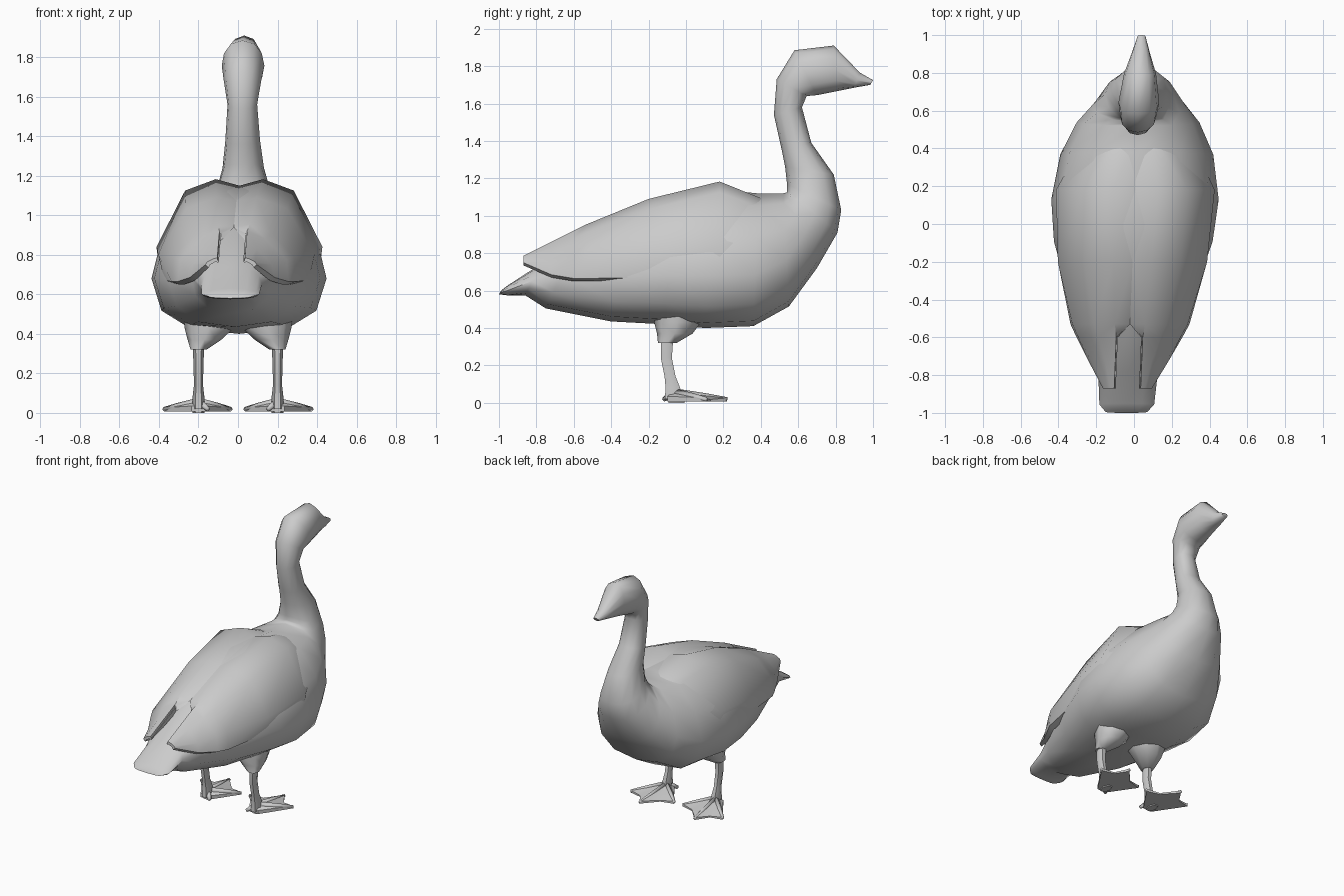
import bpy, bmesh, math
from mathutils import Vector

if "Cube" in bpy.data.objects:
    bpy.data.objects.remove(bpy.data.objects["Cube"])

SKEW = 0.04  # the bird's axis is turned very slightly


def finish(name, bm, angle=60):
    bmesh.ops.recalc_face_normals(bm, faces=bm.faces)
    me = bpy.data.meshes.new(name)
    bm.to_mesh(me)
    bm.free()
    ob = bpy.data.objects.new(name, me)
    bpy.context.collection.objects.link(ob)
    bpy.ops.object.select_all(action='DESELECT')
    ob.select_set(True)
    bpy.context.view_layer.objects.active = ob
    bpy.ops.object.shade_smooth_by_angle(angle=math.radians(angle))
    return ob


def loft(name, rings, angle=60):
    """Skin a list of closed rings and cap both ends."""
    bm = bmesh.new()
    vs = [[bm.verts.new(p) for p in r] for r in rings]
    n = len(vs[0])
    for a, b in zip(vs, vs[1:]):
        for i in range(n):
            j = (i + 1) % n
            bm.faces.new((a[i], a[j], b[j], b[i]))
    bm.faces.new(vs[0])
    bm.faces.new(vs[-1])
    return finish(name, bm, angle)


def section(ty, tz, by, bz, w, n=12):
    """Oval ring through a top and a bottom point in the side view; wide rings sag."""
    top, bot = Vector((0, ty, tz)), Vector((0, by, bz))
    mid, half = (top + bot) / 2, (top - bot) / 2
    pts = []
    for i in range(n):
        a = 2 * math.pi * i / n
        c, s = math.cos(a), math.sin(a)
        p = mid + half * (c - 0.55 * w * s * s)
        p.x = w * math.copysign(abs(s) ** 0.85, s) + SKEW * p.y
        pts.append(p)
    return pts


def tube(name, path, n=6):
    """Flat rings at (x, y, z, rx, ry)."""
    return loft(name, [[(x + rx * math.cos(2 * math.pi * i / n),
                         y + ry * math.sin(2 * math.pi * i / n), z)
                        for i in range(n)] for x, y, z, rx, ry in path])


# Body, neck, head and beak in one skin
body = [
    (-.99, .60, -1.0, .58, .11), (-.95, .63, -.96, .575, .145),
    (-.78, .74, -.86, .575, .155), (-.55, .92, -.75, .505, .21),
    (-.30, 1.02, -.40, .435, .335), (-.05, 1.10, -.12, .42, .42),
    (.18, 1.14, .10, .40, .443), (.38, 1.12, .36, .41, .405),
    (.52, 1.12, .55, .515, .325), (.54, 1.125, .70, .72, .245),
    (.54, 1.14, .81, .91, .18), (.54, 1.17, .83, 1.03, .145),
    (.53, 1.26, .79, 1.22, .105), (.51, 1.36, .67, 1.39, .088),
    (.47, 1.54, .62, 1.58, .075), (.485, 1.73, .645, 1.64, .095),
    (.58, 1.885, .70, 1.645, .108), (.79, 1.91, .80, 1.665, .085),
    (.93, 1.765, .90, 1.685, .045), (1.0, 1.725, .985, 1.70, .022)]
loft("body_neck_head", [section(*s) for s in body])

# Folded wings: outer profile (x, z) at each station along y, meeting on the back
wing = [
    (.46, [(0, 1.07), (.08, 1.07), (.18, 1.02), (.28, .90), (.30, .75)]),
    (.18, [(0, 1.15), (.12, 1.183), (.275, 1.125), (.42, .84), (.40, .68)]),
    (-.20, [(0, 1.075), (.10, 1.09), (.255, 1.035), (.395, .80), (.365, .67)]),
    (-.53, [(0, .94), (.08, .955), (.19, .91), (.305, .79), (.315, .665)]),
    (-.60, [(.065, .86), (.07, .92), (.165, .88), (.27, .775), (.28, .665)]),
    (-.72, [(.065, .81), (.07, .86), (.125, .83), (.20, .75), (.215, .685)]),
    (-.87, [(.065, .76), (.07, .785), (.09, .78), (.12, .765), (.13, .75)])]
for s, side in ((-1, "left"), (1, "right")):
    rings = []
    for y, prof in wing:
        inner = [(x * 0.88, z - 0.015) for x, z in reversed(prof[1:])]
        rings.append([(s * x + SKEW * y, y, z) for x, z in prof + inner])
    loft(side + "_wing", rings, 50)

    # Feathered thigh and bare shank
    tube(side + "_thigh", [(s * .13, -.03, .54, .15, .13),
                           (s * .145, -.045, .43, .125, .125),
                           (s * .17, -.06, .37, .085, .095),
                           (s * .20, -.10, .32, .04, .05)], 8)
    tube(side + "_shank", [(s * .20, -.10, .36, .03, .038),
                           (s * .20, -.105, .24, .025, .034),
                           (s * .20, -.085, .14, .023, .034),
                           (s * .20, -.07, .08, .03, .045),
                           (s * .20, -.07, .02, .032, .05)])

    # Webbed foot: three ridged toes with scooped webs between them
    tips = [(.035, .09), (.225, .22), (.375, .11)]
    webs = [(.13, .115), (.285, .13)]
    rim = [(.165, -.10)] + [tips[0], webs[0], tips[1], webs[1], tips[2]] + [(.235, -.10)]
    tops = [.035, .026, .018, .026, .018, .026, .035]
    bm = bmesh.new()
    up = [bm.verts.new((s * x, y, z)) for (x, y), z in zip(rim, tops)]
    low = [bm.verts.new((s * x, y, .008)) for x, y in rim]
    ankle = bm.verts.new((s * .20, -.06, .065))
    n = len(rim)
    for i in range(n):
        j = (i + 1) % n
        bm.faces.new((up[i], up[j], ankle))
        bm.faces.new((low[i], low[j], up[j], up[i]))
    bm.faces.new(low)
    finish(side + "_web", bm, 40)
    for k, (x, y) in enumerate(tips + [(.15, -.12)]):
        a, b = Vector((.20, -.06, .055)), Vector((x, y, .018))
        d = (b - a).normalized()
        u = d.cross(Vector((0, 0, 1))).normalized()
        v = u.cross(d)
        rings = []
        for t, r in ((0, .022), (.6, .018), (1, .012)):
            c = a.lerp(b, t)
            ring = [c + (u * math.cos(q) + v * math.sin(q)) * r
                    for q in (math.pi / 2 * m for m in range(4))]
            rings.append([(s * p.x, p.y, max(p.z, 0)) for p in ring])
        loft(f"{side}_toe_{k + 1}", rings, 95)
    # Low sole ridge that rests on the ground
    tube(side + "_sole", [(s * .20, -.05, 0, .03, .05), (s * .20, -.05, .03, .03, .05)])
